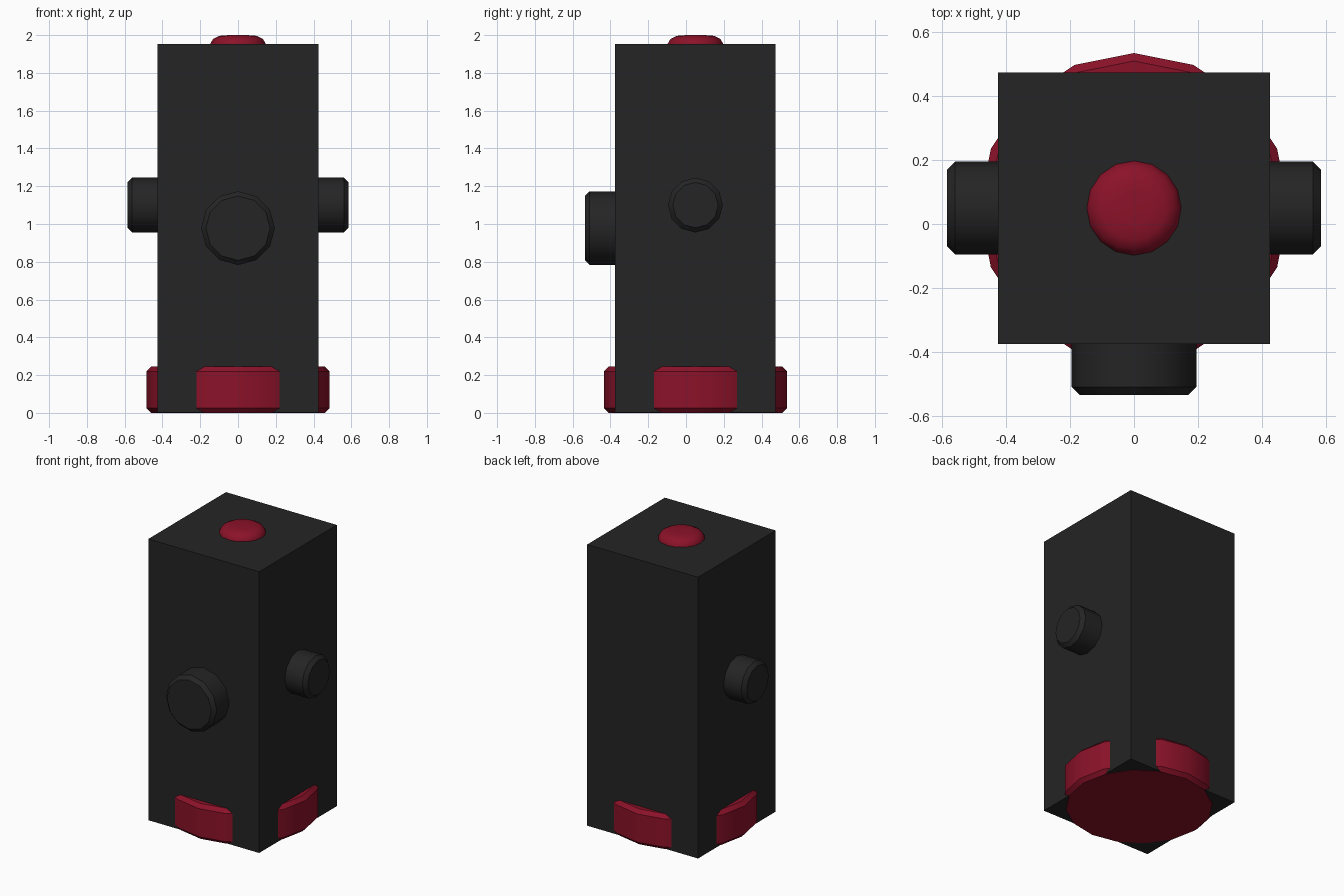
import bpy, bmesh, math
from mathutils import Matrix, Vector

if "Cube" in bpy.data.objects:
    bpy.data.objects.remove(bpy.data.objects["Cube"])

CY = 0.05  # the round parts share an axis slightly behind the origin


def material(name, rgb):
    m = bpy.data.materials.new(name)
    m.diffuse_color = (*rgb, 1)
    m.use_nodes = True
    m.node_tree.nodes["Principled BSDF"].inputs["Base Color"].default_value = m.diffuse_color
    return m


BLACK = material("charcoal black", (0.018, 0.018, 0.018))
RED = material("deep red", (0.26, 0.006, 0.022))


def finish(name, bm, mat, smooth=None):
    bmesh.ops.recalc_face_normals(bm, faces=bm.faces)
    me = bpy.data.meshes.new(name)
    bm.to_mesh(me)
    bm.free()
    me.materials.append(mat)
    ob = bpy.data.objects.new(name, me)
    bpy.context.collection.objects.link(ob)
    if smooth:
        bpy.ops.object.select_all(action='DESELECT')
        ob.select_set(True)
        bpy.context.view_layer.objects.active = ob
        bpy.ops.object.shade_smooth_by_angle(angle=math.radians(smooth))
    return ob


def turned(name, profile, sides, mat, origin, axis=(0, 0, 1), smooth=35):
    """Closed solid of revolution from (radius, height) points along axis."""
    bm = bmesh.new()
    rings = [[bm.verts.new((r * math.cos(math.tau * i / sides),
                            r * math.sin(math.tau * i / sides), h))
              for i in range(sides)] for r, h in profile]
    for a, b in zip(rings, rings[1:]):
        for i in range(sides):
            j = (i + 1) % sides
            bm.faces.new((a[i], a[j], b[j], b[i]))
    bm.faces.new(rings[0][::-1])
    bm.faces.new(rings[-1])
    turn = Vector((0, 0, 1)).rotation_difference(Vector(axis)).to_matrix().to_4x4()
    bm.transform(Matrix.Translation(origin) @ turn)
    return finish(name, bm, mat, smooth)


def cap_profile(radius, length, bevel=0.025):
    return [(radius, 0), (radius, length - bevel), (radius - bevel, length)]


# Tall square housing
bm = bmesh.new()
bmesh.ops.create_cube(bm, size=1, matrix=Matrix.Translation((0, CY, 0.977))
                      @ Matrix.Diagonal((0.85, 0.85, 1.950, 1)))
finish("housing", bm, BLACK)

# Bevelled foot flange poking through the housing walls
turned("foot_flange", [(0.46, 0), (0.485, 0.025), (0.485, 0.22), (0.46, 0.245)],
       16, RED, (0, CY, 0))

# Rounded knob on the top
turned("top_knob", [(0.15, 1.90), (0.148, 1.952), (0.132, 1.98), (0.10, 1.996), (0.05, 2.0)],
       16, RED, (0, CY, 0), smooth=60)

# Outlet caps: one large at the front, a smaller one on each side
turned("front_outlet", cap_profile(0.195, 0.585), 12, BLACK, (0, CY, 0.978), (0, -1, 0))
for side, s in (("left", -1), ("right", 1)):
    turned(side + "_outlet", cap_profile(0.145, 0.585), 12, BLACK, (0, CY, 1.10), (s, 0, 0))
